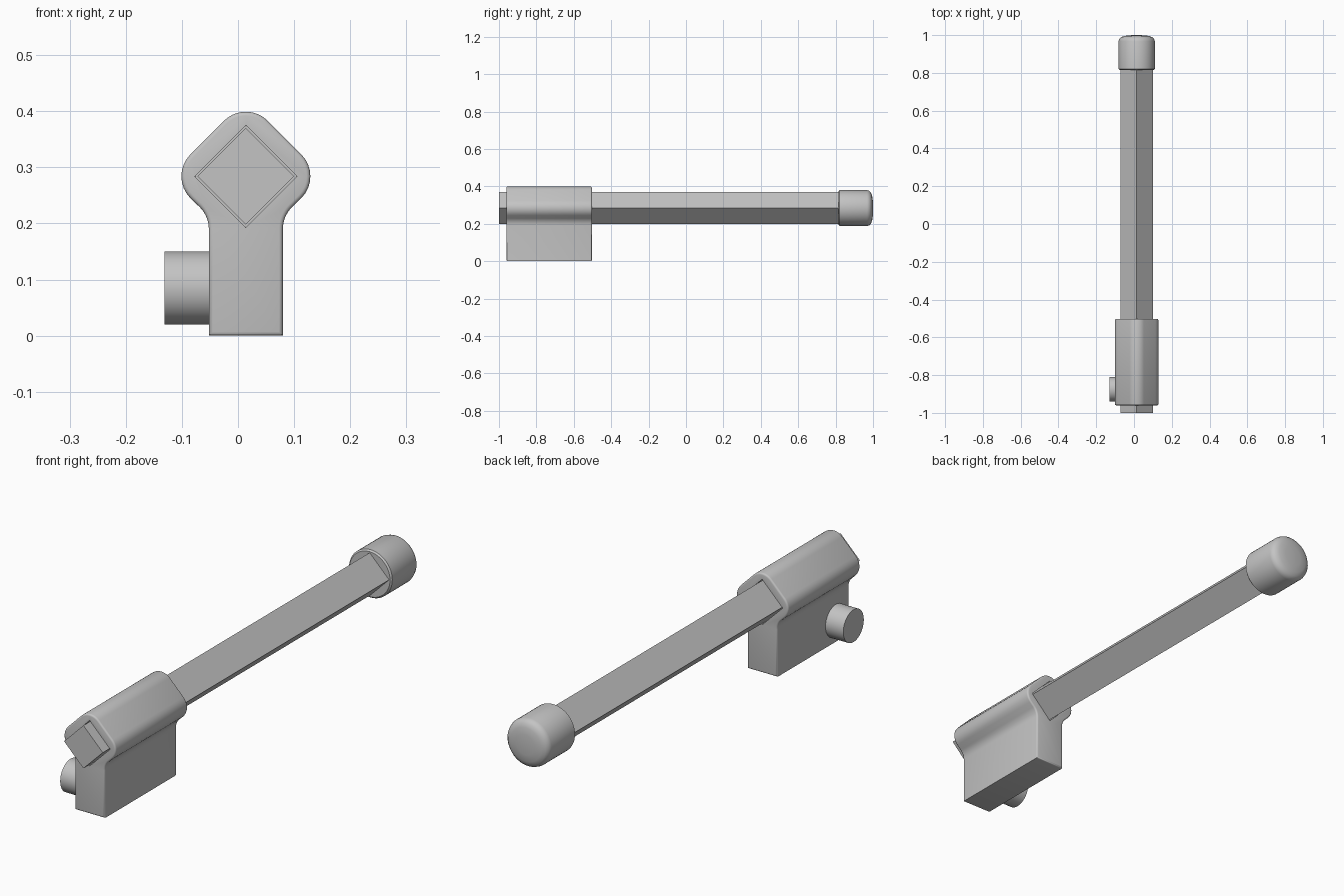
import bpy, bmesh
from math import sin, cos, pi, radians
from mathutils import Matrix, Vector

cube = bpy.data.objects.get("Cube")
if cube:
    bpy.data.objects.remove(cube, do_unlink=True)

grey = bpy.data.materials.new("plain grey")
grey.use_nodes = True
colour = (0.55, 0.55, 0.55, 1)
grey.diffuse_color = colour
grey.node_tree.nodes["Principled BSDF"].inputs["Base Color"].default_value = colour

CX, CZ = 0.014, 0.284     # axis of the bar


def make(name, bm, smooth=True):
    bmesh.ops.recalc_face_normals(bm, faces=bm.faces)
    mesh = bpy.data.meshes.new(name)
    bm.to_mesh(mesh)
    bm.free()
    mesh.materials.append(grey)
    obj = bpy.data.objects.new(name, mesh)
    bpy.context.collection.objects.link(obj)
    bpy.ops.object.select_all(action='DESELECT')
    obj.select_set(True)
    bpy.context.view_layer.objects.active = obj
    if smooth:
        bpy.ops.object.shade_smooth_by_angle(angle=radians(35))
    return obj


def prism(points, y0, y1, rim=0):
    """Extrude an xz outline along y, rounding both end rims."""
    bm = bmesh.new()
    face = bm.faces.new([bm.verts.new((x, y0, z)) for x, z in points])
    new = bmesh.ops.extrude_face_region(bm, geom=[face])["geom"]
    bmesh.ops.translate(bm, vec=(0, y1 - y0, 0),
                        verts=[v for v in new if isinstance(v, bmesh.types.BMVert)])
    if rim:
        edges = [e for e in bm.edges if abs(e.verts[0].co.y - e.verts[1].co.y) < 1e-6]
        bmesh.ops.bevel(bm, geom=edges, offset=rim, segments=3, profile=0.5, affect='EDGES')
    return bm


def diamond(h):
    return [(CX, CZ - h), (CX + h, CZ), (CX, CZ + h), (CX - h, CZ)]


def arc(x, z, r, a0, a1, n=8):
    return [(x + r * cos(radians(a0 + (a1 - a0) * i / n)),
             z + r * sin(radians(a0 + (a1 - a0) * i / n))) for i in range(n + 1)]


# Clamp block: rectangular foot flowing into a rounded diamond head
R, D, W = 0.055, 0.06, 0.066
half = [(W, 0)]
half += arc(W + R, 0.19, R, 180, 135)
half += arc(D, CZ, R, -45, 45)
half += arc(0, CZ + D, R, 45, 90)
outline = [(CX + x, z) for x, z in half]
outline += [(CX - x, z) for x, z in reversed(half[:-1])]
block = make("clamp_block", prism(outline, -0.96, -0.503, 0.007))

# Diamond hole through the head
cutter = make("hole_cutter", prism(diamond(0.091), -1.1, -0.4), False)
cutter.hide_render = True
cut = block.modifiers.new("hole", 'BOOLEAN')
cut.object = cutter
cut.solver = 'EXACT'
bpy.context.view_layer.objects.active = block
bpy.ops.object.modifier_apply(modifier=cut.name)
bpy.data.objects.remove(cutter, do_unlink=True)

# Square bar on its corner
make("square_bar", prism(diamond(0.086), -1, 0.9), False)

# Domed end cap, turned around the bar axis
bm = bmesh.new()
profile = [(0, 0.815), (0.09, 0.815), (0.096, 0.821), (0.096, 0.968), (0.092, 0.98),
           (0.083, 0.989), (0.068, 0.995), (0.04, 0.999), (0, 1)]
verts = [bm.verts.new((CX + r, y, CZ)) for r, y in profile]
edges = [bm.edges.new(pair) for pair in zip(verts, verts[1:])]
bmesh.ops.spin(bm, geom=verts + edges, cent=(CX, 0, CZ), axis=(0, 1, 0),
               angle=2 * pi, steps=48)
bmesh.ops.remove_doubles(bm, verts=bm.verts, dist=1e-5)
make("end_cap", bm)

# Side knob
bm = bmesh.new()
bmesh.ops.create_cone(bm, cap_ends=True, segments=48, radius1=0.065, radius2=0.065, depth=0.09,
                      matrix=Matrix.Translation(Vector((-0.086, -0.875, 0.085)))
                      @ Matrix.Rotation(pi / 2, 4, 'Y'))
make("side_knob", bm)
